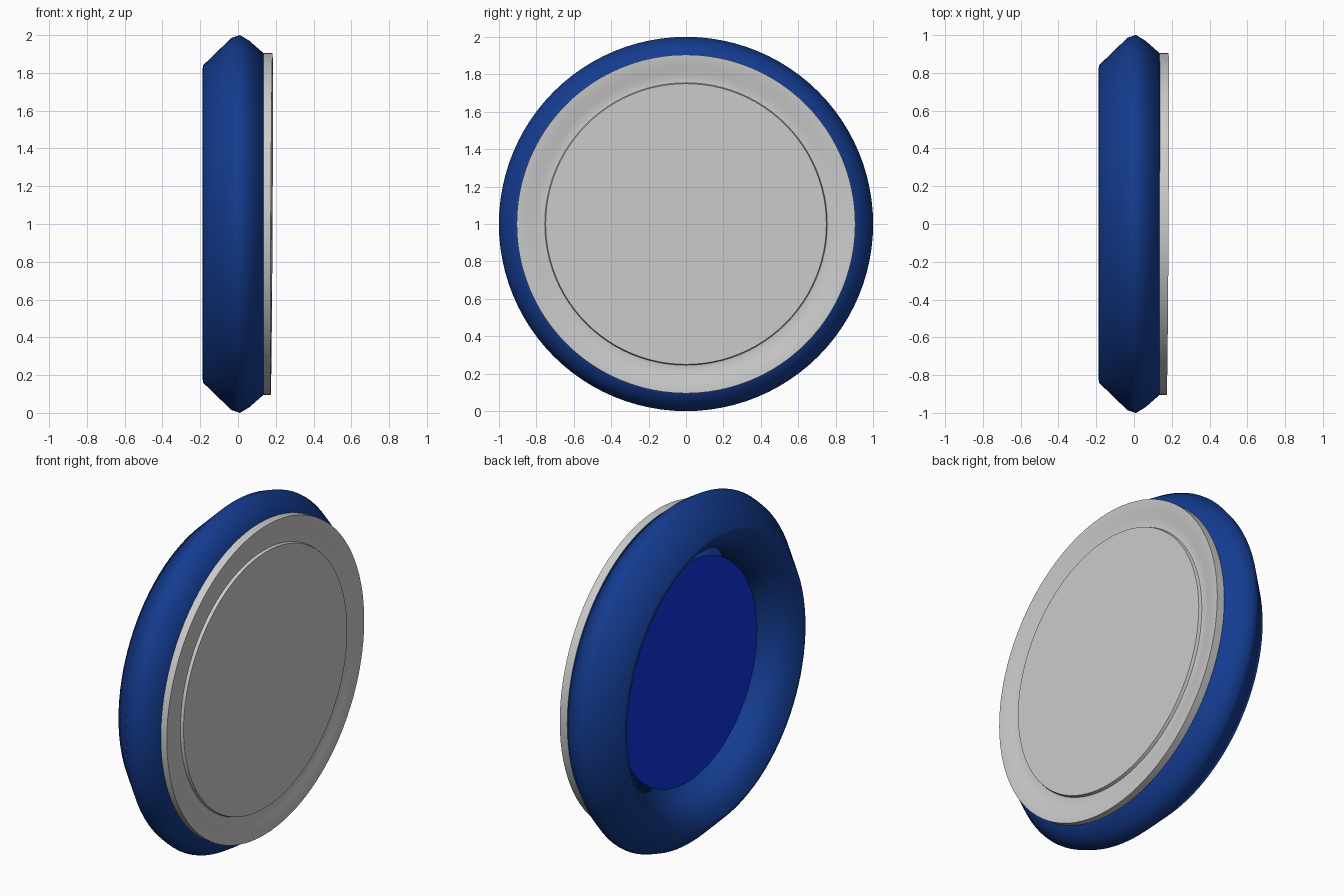
import bpy, bmesh, math

if "Cube" in bpy.data.objects:
    bpy.data.objects.remove(bpy.data.objects["Cube"])

SEG = 96
CENTRE_Z = 1.0


def material(name, rgb):
    m = bpy.data.materials.new(name)
    m.diffuse_color = (*rgb, 1)
    m.use_nodes = True
    m.node_tree.nodes["Principled BSDF"].inputs["Base Color"].default_value = m.diffuse_color
    return m


def revolve(name, profile, closed, mat=None, angle=None, tilt=0.0):
    """Spin (x, radius) points about the x axis; radius 0 makes a pole."""
    bm = bmesh.new()
    rings = []
    for x, r in profile:
        if r == 0:
            rings.append([bm.verts.new((x, 0, 0))] * SEG)
        else:
            ring = []
            for i in range(SEG):
                a = 2 * math.pi * i / SEG
                y, z = r * math.cos(a), r * math.sin(a)
                ring.append(bm.verts.new((x + tilt * (y + z), y, z)))
            rings.append(ring)
    pairs = list(zip(rings, rings[1:]))
    if closed:
        pairs.append((rings[-1], rings[0]))
    for a, b in pairs:
        for i in range(SEG):
            j = (i + 1) % SEG
            corners = list(dict.fromkeys((a[i], a[j], b[j], b[i])))
            bm.faces.new(corners)
    bmesh.ops.recalc_face_normals(bm, faces=bm.faces)
    mesh = bpy.data.meshes.new(name)
    bm.to_mesh(mesh)
    bm.free()
    ob = bpy.data.objects.new(name, mesh)
    ob.location.z = CENTRE_Z
    bpy.context.collection.objects.link(ob)
    if mat:
        mesh.materials.append(mat)
    for p in mesh.polygons:
        p.use_smooth = True
    if angle is not None:
        bpy.ops.object.select_all(action='DESELECT')
        ob.select_set(True)
        bpy.context.view_layer.objects.active = ob
        bpy.ops.object.shade_smooth_by_angle(angle=math.radians(angle))
    return ob


navy = material("navy", (0.007, 0.045, 0.28))
bright_blue = material("bright_blue", (0.005, 0.035, 0.75))

# Outer ring with a diamond-shaped section and a softened outer ridge
revolve("outer_ring",
        [(0.01, 1.0), (-0.035, 0.985), (-0.185, 0.84), (-0.188, 0.815),
         (-0.01, 0.64), (0.13, 0.77), (0.14, 0.90), (0.06, 0.97)],
        True, navy)

# Flat panel closing the back opening
revolve("back_panel", [(-0.01, 0), (-0.01, 0.655), (0.0, 0.655), (0.0, 0)],
        False, bright_blue, 30)

# Grey front plate: raised lip, dished groove and flush centre disc
revolve("front_plate",
        [(0.13, 0), (0.13, 0.905), (0.178, 0.905), (0.177, 0.885),
         (0.172, 0.85), (0.164, 0.81), (0.158, 0.775), (0.16, 0.755),
         (0.177, 0.75), (0.177, 0)],
        False, None, 40, tilt=0.0055)
